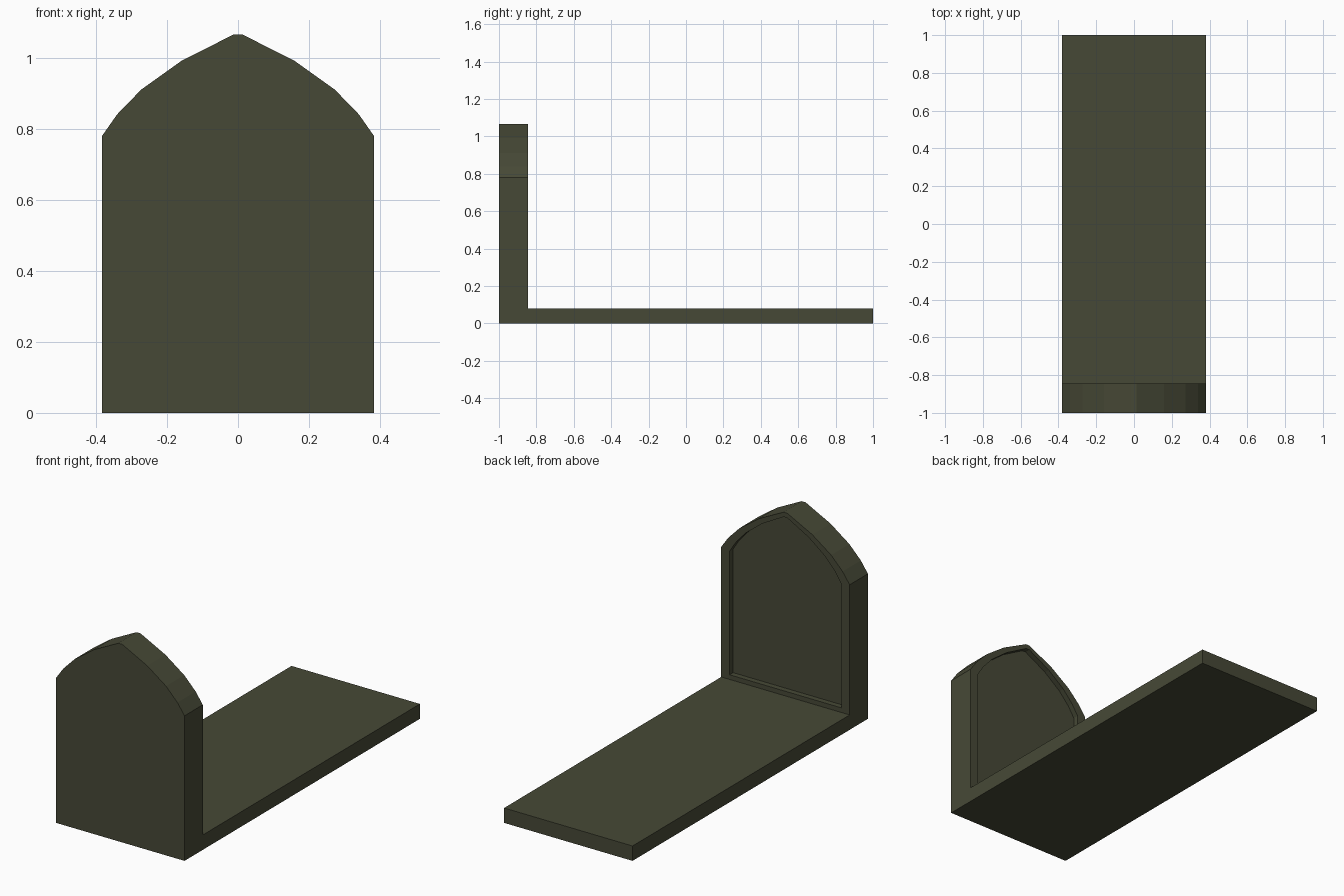
import bpy, bmesh

if "Cube" in bpy.data.objects:
    bpy.data.objects.remove(bpy.data.objects["Cube"])

stone = bpy.data.materials.new("dark olive stone")
stone.diffuse_color = (0.062, 0.066, 0.037, 1)
stone.use_nodes = True
stone.node_tree.nodes["Principled BSDF"].inputs["Base Color"].default_value = stone.diffuse_color


def finish(bm, name):
    bmesh.ops.recalc_face_normals(bm, faces=bm.faces)
    mesh = bpy.data.meshes.new(name)
    bm.to_mesh(mesh)
    bm.free()
    mesh.materials.append(stone)
    obj = bpy.data.objects.new(name, mesh)
    bpy.context.collection.objects.link(obj)
    return obj


# Headstone: pointed-arch profile, lofted through rings, with a sunken back panel
half = [(0.382, 0.0), (0.382, 0.78), (0.34, 0.84), (0.272, 0.91), (0.16, 0.99), (0.012, 1.065)]
outer = half + [(-x, z) for x, z in reversed(half)]


def panel_point(x, z):
    # narrower arch, with its base just above the slab
    return (x * 0.87, 0.105 if z == 0 else 0.57 + (z - 0.57) * 0.95)


inner = [panel_point(x, z) for x, z in outer]
bm = bmesh.new()
rings = [[bm.verts.new((x, y, z)) for x, z in profile]
         for profile, y in ((outer, -1.0), (outer, -0.845), (inner, -0.845), (inner, -0.875))]
n = len(outer)
for a, b in zip(rings, rings[1:]):
    for i in range(n):
        j = (i + 1) % n
        bm.faces.new((a[i], a[j], b[j], b[i]))
bm.faces.new(rings[0])
bm.faces.new(rings[-1])
finish(bm, "headstone")

# Ground slab, butting against the headstone
bm = bmesh.new()
bmesh.ops.create_cube(bm, size=1)
bmesh.ops.scale(bm, vec=(0.764, 1.845, 0.08), verts=bm.verts)
bmesh.ops.translate(bm, vec=(0, 0.0775, 0.04), verts=bm.verts)
finish(bm, "grave_slab")
